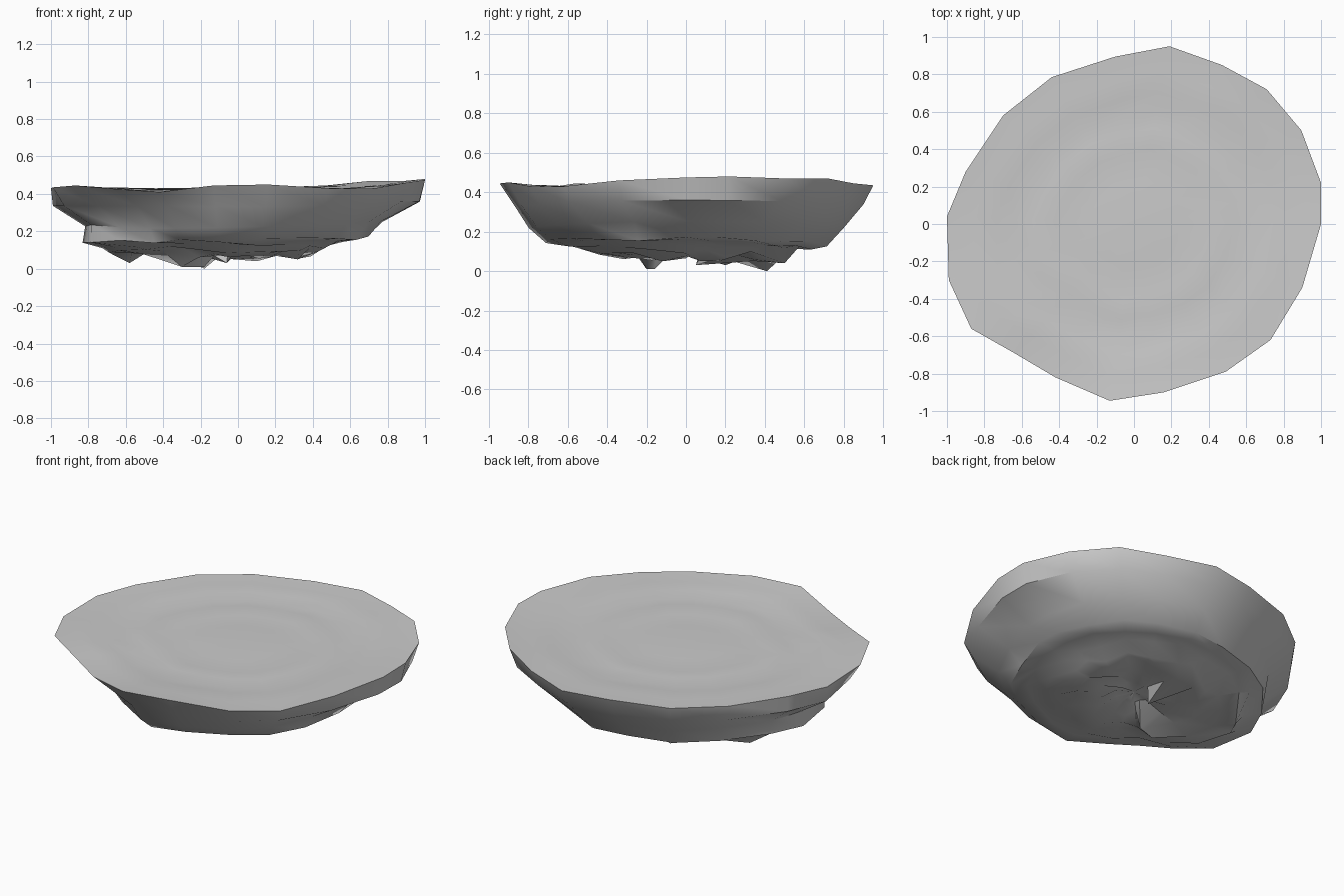
import bpy, bmesh, math, random

if "Cube" in bpy.data.objects:
    bpy.data.objects.remove(bpy.data.objects["Cube"])

random.seed(11)

# irregular plateau outline, anticlockwise (x, y, z)
RIM = [(1, 0, .475), (1, .22, .48), (.895, .5, .47), (.71, .72, .47), (.47, .85, .445),
       (.19, .95, .435), (-.1, .895, .435), (-.44, .785, .43), (-.7, .58, .435), (-.9, .28, .435),
       (-1, .04, .43), (-.99, -.3, .435), (-.87, -.56, .445), (-.64, -.69, .425), (-.42, -.82, .41),
       (-.13, -.945, .445), (.16, -.9, .45), (.49, -.79, .43), (.73, -.62, .43), (.9, -.34, .46)]
N = len(RIM)

# (scale, height) towards right, back, left, front; last value is roughness
WALL = [([(.97, .36), (.95, .34), (1, .34), (.925, .33)], .004),
        ([(.77, .26), (.86, .23), (.83, .23), (.85, .22)], .01),
        ([(.69, .165), (.76, .13), (.84, .14), (.76, .15)], .012),
        ([(.60, .15), (.68, .115), (.73, .12), (.66, .135)], .012),
        ([(.50, .12), (.60, .105), (.69, .09), (.58, .115)], .02),
        ([(.42, .09), (.50, .09), (.56, .09), (.47, .10)], .025),
        ([(.33, .08), (.38, .08), (.42, .08), (.33, .08)], .03),
        ([(.22, .09), (.25, .09), (.27, .08), (.22, .08)], .03),
        ([(.11, .10), (.12, .10), (.12, .10), (.11, .10)], .02)]
# hanging rock points on the underside
SPIKES = [(-.3, -.2, .01), (-.18, .41, 0), (-.06, .05, .03), (-.58, .2, .03),
          (.1, .5, .04), (.32, -.12, .05), (-.18, -.16, .01)]


def directional(keys, a):
    t = (a / (math.pi / 2)) % 4
    i, f = int(t), t % 1
    f = f * f * (3 - 2 * f)
    return [keys[i][k] * (1 - f) + keys[(i + 1) % 4][k] * f for k in (0, 1)]


def undercut(a):
    # the front left corner of the plateau overhangs the rock below
    d = math.degrees(a) % 360 - 220
    return 1 - .13 * math.exp(-(d / 25) ** 2)


bm = bmesh.new()


def bridge(a, b):
    for i in range(N):
        j = (i + 1) % N
        bm.faces.new((a[i], a[j], b[j], b[i]))


def cap(ring, z):
    c = bm.verts.new((0, 0, z))
    for i in range(N):
        bm.faces.new((ring[i], ring[(i + 1) % N], c))


rim = [bm.verts.new(p) for p in RIM]

# gently rippled top surface, slightly sunken
prev = rim
for s, dz in ((.86, 0), (.74, .004), (.64, -.01), (.54, .004), (.42, -.006), (.25, .002)):
    ring = []
    for x, y, z in RIM:
        w = s ** 4
        ring.append(bm.verts.new((x * s, y * s, z * w + .422 * (1 - w) + dz)))
    bridge(prev, ring)
    prev = ring
cap(prev, .422)

# tapering side wall and rough underside
prev, under = rim, []
for level, (keys, rough) in enumerate(WALL):
    ring = []
    for x, y, z in RIM:
        a = math.atan2(y, x)
        s, h = directional(keys, a)
        s *= undercut(a) * (1 + random.uniform(-rough, rough))
        ring.append(bm.verts.new((x * s, y * s, max(.03, h + random.uniform(-rough, rough)))))
    bridge(prev, ring)
    prev = ring
    if 3 < level < 8:
        under += ring
cap(prev, .11)

for x, y, z in SPIKES:
    v = min(under, key=lambda q: (q.co.x - x) ** 2 + (q.co.y - y) ** 2)
    v.co = (x, y, z)
    under.remove(v)

bmesh.ops.recalc_face_normals(bm, faces=bm.faces)
mesh = bpy.data.meshes.new("rock_platform")
bm.to_mesh(mesh)
bm.free()
rock = bpy.data.objects.new("rock_platform", mesh)
bpy.context.collection.objects.link(rock)
bpy.context.view_layer.objects.active = rock
rock.select_set(True)
bpy.ops.object.shade_smooth_by_angle(angle=math.radians(40))
